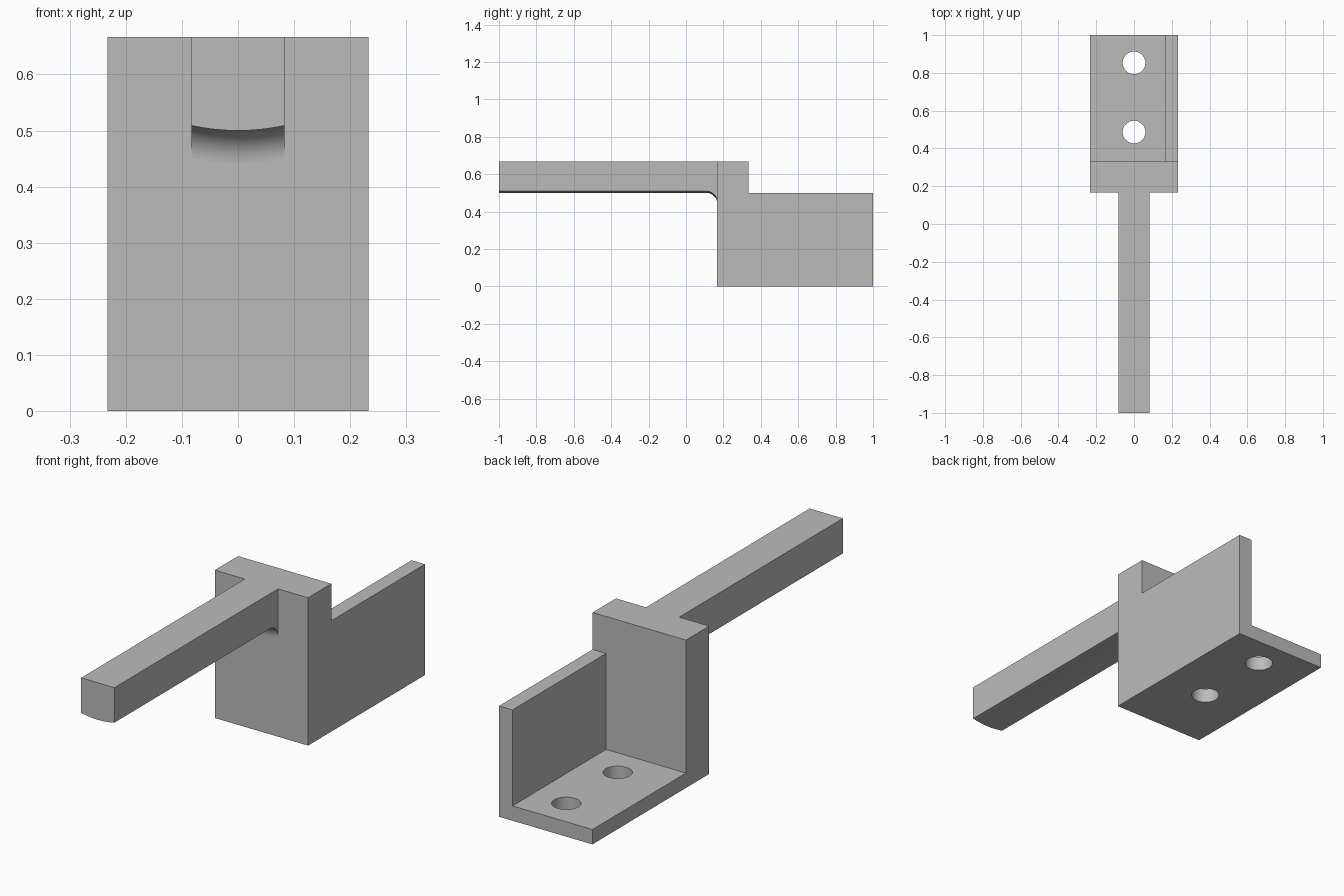
import bpy, bmesh, math

default = bpy.data.objects.get("Cube")
if default:
    bpy.data.objects.remove(default)

# Main dimensions
HALF_W = 0.233
HEIGHT = 0.667
BLOCK_FRONT, BLOCK_BACK = 0.167, 0.333
WALL = 0.067
WALL_HEIGHT = 0.5
BAR_HALF = 0.083
BAR_BOTTOM, BAR_SAG = 0.5, 0.009
FILLET = 0.058

grey = bpy.data.materials.new("plain grey")
grey.use_nodes = True
colour = (0.5, 0.5, 0.5, 1)
grey.diffuse_color = colour
grey.node_tree.nodes["Principled BSDF"].inputs["Base Color"].default_value = colour


def loft(name, stations):
    """Skin matching (x, z) outlines placed along y and cap both ends."""
    bm = bmesh.new()
    rings = [[bm.verts.new((x, y, z)) for x, z in outline] for y, outline in stations]
    for a, b in zip(rings, rings[1:]):
        for i in range(len(a)):
            j = (i + 1) % len(a)
            bm.faces.new((a[i], a[j], b[j], b[i]))
    bm.faces.new(rings[0])
    bm.faces.new(rings[-1])
    bmesh.ops.recalc_face_normals(bm, faces=bm.faces)
    mesh = bpy.data.meshes.new(name)
    bm.to_mesh(mesh)
    bm.free()
    mesh.materials.append(grey)
    obj = bpy.data.objects.new(name, mesh)
    bpy.context.collection.objects.link(obj)
    return obj


def select_only(obj):
    bpy.ops.object.select_all(action='DESELECT')
    obj.select_set(True)
    bpy.context.view_layer.objects.active = obj


# Upright block
block = [(-HALF_W, 0), (HALF_W, 0), (HALF_W, HEIGHT), (-HALF_W, HEIGHT)]
loft("upright_block", [(BLOCK_FRONT, block), (BLOCK_BACK, block)])

# L-shaped bracket: floor plate and side wall
inner = HALF_W - WALL
angle = [(-HALF_W, 0), (HALF_W, 0), (HALF_W, WALL_HEIGHT),
         (inner, WALL_HEIGHT), (inner, WALL), (-HALF_W, WALL)]
bracket = loft("angle_bracket", [(BLOCK_BACK, angle), (1, angle)])

# Screw holes through the floor plate
for y in (0.487, 0.853):
    bpy.ops.mesh.primitive_cylinder_add(vertices=48, radius=0.06, depth=0.3, location=(0, y, 0))
    cutter = bpy.context.object
    cutter.name = "hole_cutter"
    cutter.hide_render = True
    cutter.data.materials.append(grey)
    cut = bracket.modifiers.new("hole", 'BOOLEAN')
    cut.operation = 'DIFFERENCE'
    cut.solver = 'EXACT'
    cut.object = cutter
    select_only(bracket)
    bpy.ops.object.modifier_apply(modifier=cut.name)
    bpy.data.objects.remove(cutter)


# Bar with a gently bowed underside that flares down into the block
def bar_outline(drop):
    steps = 16
    outline = [(BAR_HALF, HEIGHT), (-BAR_HALF, HEIGHT)]
    for i in range(steps + 1):
        t = 2 * i / steps - 1
        outline.append((BAR_HALF * t, BAR_BOTTOM + BAR_SAG * t * t - drop))
    return outline


stations = [(-1, bar_outline(0))]
for i in range(13):
    a = math.pi / 2 * i / 12
    stations.append((BLOCK_FRONT - FILLET + FILLET * math.sin(a),
                     bar_outline(FILLET * (1 - math.cos(a)))))
bar = loft("bar", stations)

for obj in (bracket, bar):
    select_only(obj)
    bpy.ops.object.shade_smooth_by_angle(angle=math.radians(30))
